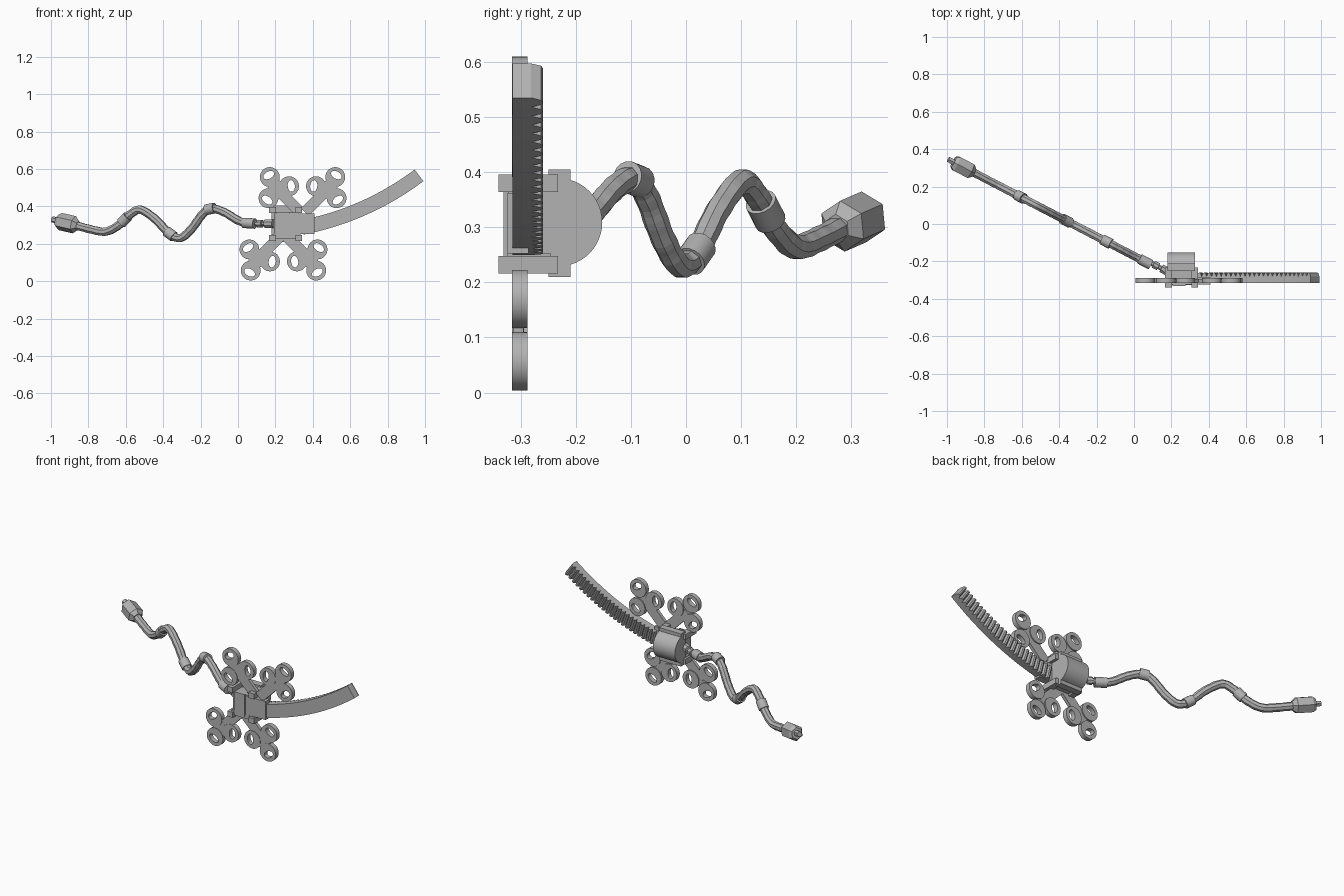
import bpy, bmesh, math
from mathutils import Vector

if "Cube" in bpy.data.objects:
    bpy.data.objects.remove(bpy.data.objects["Cube"])

grey = bpy.data.materials.new("grey")
grey.diffuse_color = (0.45, 0.45, 0.45, 1)
grey.use_nodes = True
grey.node_tree.nodes["Principled BSDF"].inputs["Base Color"].default_value = grey.diffuse_color


def finish(name, bm, smooth=False):
    bmesh.ops.recalc_face_normals(bm, faces=bm.faces)
    me = bpy.data.meshes.new(name)
    bm.to_mesh(me)
    bm.free()
    ob = bpy.data.objects.new(name, me)
    bpy.context.collection.objects.link(ob)
    me.materials.append(grey)
    if smooth:
        bpy.ops.object.select_all(action='DESELECT')
        ob.select_set(True)
        bpy.context.view_layer.objects.active = ob
        bpy.ops.object.shade_smooth_by_angle(angle=math.radians(35))
    return ob


def box(name, x, y, z):
    bm = bmesh.new()
    bmesh.ops.create_cube(bm, size=1)
    for v in bm.verts:
        v.co = [r[0] + (c + 0.5) * (r[1] - r[0]) for c, r in zip(v.co, (x, y, z))]
    return finish(name, bm)


def prism(name, outline, axis, lo, hi, smooth=False):
    """Extrude a 2D outline along x (outline = y,z) or y (outline = x,z)."""
    bm = bmesh.new()
    ends = []
    for d in (lo, hi):
        pts = [(d, a, b) if axis == 'x' else (a, d, b) for a, b in outline]
        ends.append([bm.verts.new(p) for p in pts])
        bm.faces.new(ends[-1])
    n = len(outline)
    for i in range(n):
        j = (i + 1) % n
        bm.faces.new((ends[0][i], ends[0][j], ends[1][j], ends[1][i]))
    return finish(name, bm, smooth)


def tube(name, pts, radii, sides, smooth=False):
    """Sweep a ring along points, with one radius per point."""
    bm = bmesh.new()
    side_dir = Vector((0.52, 1, 0)).normalized()
    rings = []
    for i, (p, r) in enumerate(zip(pts, radii)):
        t = (pts[min(i + 1, len(pts) - 1)] - pts[max(i - 1, 0)]).normalized()
        u = (side_dir - t * side_dir.dot(t)).normalized()
        w = t.cross(u)
        angs = [2 * math.pi * (k + 0.5) / sides for k in range(sides)]
        rings.append([bm.verts.new(p + r * (u * math.cos(a) + w * math.sin(a))) for a in angs])
    for a, b in zip(rings, rings[1:]):
        for k in range(sides):
            m = (k + 1) % sides
            bm.faces.new((a[k], a[m], b[m], b[k]))
    bm.faces.new(rings[0])
    bm.faces.new(rings[-1])
    return finish(name, bm, smooth)


# Clover plates: three pierced lobes on a hub, with an arm to the middle
def lobe(name, cx, cz, ang, r=0.053, n=28):
    bm = bmesh.new()
    ux, uz = math.cos(ang), math.sin(ang)
    loops = []
    for y in (-0.316, -0.288):
        for off, a, b in ((0, r, r), (0.012, 0.019, 0.031)):
            ring = []
            for k in range(n):
                t = 2 * math.pi * k / n
                p, q = off + a * math.cos(t), b * math.sin(t)
                ring.append(bm.verts.new((cx + p * ux - q * uz, y, cz + p * uz + q * ux)))
            loops.append(ring)
    of, hf, ob, hb = loops
    for a, b in ((of, hf), (hf, hb), (hb, ob), (ob, of)):
        for k in range(n):
            m = (k + 1) % n
            bm.faces.new((a[k], a[m], b[m], b[k]))
    finish(name, bm, True)


LOBES = ((0.175, 0.25), (0.182, 0.137), (0.072, 0.201))   # offsets of the upper right clover
for label, ox, sx, sz in (("upper_right", 0.345, 1, 1), ("upper_left", 0.345, -1, 1),
                          ("lower_right", 0.243, 1, -1), ("lower_left", 0.243, -1, -1)):
    hx, hz = ox + sx * 0.143, 0.307 + sz * 0.193
    for i, (dx, dz) in enumerate(LOBES):
        lx, lz = ox + sx * dx, 0.307 + sz * dz
        lobe(f"{label}_lobe_{i}", lx, lz, math.atan2(lz - hz, lx - hx))
    hub = [(hx + 0.043 * math.cos(math.pi * k / 12), hz + 0.043 * math.sin(math.pi * k / 12))
           for k in range(24)]
    prism(f"{label}_hub", hub, 'y', -0.314, -0.295, True)
    w, l = 0.021, 0.13
    prism(f"{label}_arm", [(hx + sx * w, hz - sz * w), (hx - sx * w, hz + sz * w),
                           (hx - sx * (l + w), hz - sz * (l - w)),
                           (hx - sx * (l - w), hz - sz * (l + w))], 'y', -0.313, -0.294)

# Curved rack with saw teeth on its back
R, CX, CZ, W = 1.52, 0.053, 1.78, 0.039
A0, A1, TEETH = math.radians(11), math.radians(37), 25
bm = bmesh.new()
prev = None
for i in range(TEETH * 4 + 1):
    a = A0 + (A1 - A0) * i / (TEETH * 4)
    back = (-0.281, -0.263, -0.26, -0.263)[i % 4]
    ring = []
    for r, y in ((R - W, -0.315), (R + W, -0.315), (R + W, back), (R - W, back)):
        ring.append(bm.verts.new((CX + r * math.sin(a), y, CZ - r * math.cos(a))))
    if prev:
        for k in range(4):
            m = (k + 1) % 4
            bm.faces.new((prev[k], prev[m], ring[m], ring[k]))
    else:
        bm.faces.new(ring)
    prev = ring
bm.faces.new(prev)
finish("toothed_rack", bm)

# Central housing
box("rack_clamp_plate", (0.20, 0.41), (-0.324, -0.286), (0.252, 0.362))
box("housing_core", (0.192, 0.325), (-0.322, -0.245), (0.245, 0.367))
box("housing_lower_sill", (0.18, 0.335), (-0.325, -0.245), (0.226, 0.252))
box("housing_back_plate", (0.18, 0.325), (-0.25, -0.21), (0.21, 0.405))
box("front_key", (0.205, 0.275), (-0.331, -0.32), (0.24, 0.37))
half = [(-0.232 + 0.08 * math.cos(t), 0.309 + 0.08 * math.sin(t))
        for t in (math.radians(-74 + 148 * k / 20) for k in range(21))]
prism("rounded_motor_drum", half, 'x', 0.18, 0.325, True)
for side, x in (("left", 0.185), ("right", 0.325)):
    for row, z in (("lower", 0.232), ("upper", 0.38)):
        box(f"{side}_{row}_post", (x - 0.018, x + 0.018), (-0.34, -0.232), (z - 0.016, z + 0.016))


# Wavy hose in one vertical plane
def plane_point(x, z):
    return Vector((x, -0.171 - 0.52 * x, z))


KEYS = [(0.10, 0.308), (0.05, 0.31), (0.0, 0.325), (-0.07, 0.367), (-0.14, 0.388), (-0.19, 0.358),
        (-0.25, 0.278), (-0.31, 0.231), (-0.37, 0.258), (-0.44, 0.33), (-0.52, 0.382),
        (-0.575, 0.358), (-0.64, 0.298), (-0.71, 0.265), (-0.79, 0.278), (-0.88, 0.302), (-0.92, 0.31)]
path = []
STEPS = 8
for i in range(1, len(KEYS) - 2):
    p0, p1, p2, p3 = (plane_point(*KEYS[j]) for j in range(i - 1, i + 3))
    for s in range(STEPS):
        t = s / STEPS
        path.append(0.5 * (2 * p1 + (p2 - p0) * t + (2 * p0 - 5 * p1 + 4 * p2 - p3) * t * t
                           + (3 * p1 - p0 - 3 * p2 + p3) * t ** 3))
ribs = [0.0235 if i % 4 < 2 else 0.0225 for i in range(len(path))]
tube("ribbed_hose", path, ribs, 8)

# Collars along the hose, and the hose start
for i, x in enumerate((-0.15, -0.365, -0.605)):
    k = min(range(len(path)), key=lambda j: abs(path[j].x - x))
    d = (path[k + 1] - path[k - 1]).normalized() * 0.026
    tube(f"hose_collar_{i}", [path[k] - d, path[k] + d], [0.029, 0.029], 16, True)
tube("hose_start_collar", [plane_point(0.03, 0.312), plane_point(0.09, 0.308)], [0.028, 0.028], 16, True)

# Jointed link between hose and housing
links = [(0.085, 0.015), (0.105, 0.015), (0.106, 0.022), (0.13, 0.022), (0.131, 0.014),
         (0.145, 0.014), (0.146, 0.024), (0.19, 0.024)]
tube("hose_joint", [plane_point(x, 0.308) + Vector((0, 0.01, 0)) for x, r in links],
     [r for x, r in links], 8)

# Hexagonal end fitting with its small tip
ends = [(-0.855, 0.298, 0.026), (-0.875, 0.302, 0.047), (-0.95, 0.319, 0.047), (-0.966, 0.323, 0.034)]
tube("hex_end_fitting", [plane_point(x, z) for x, z, r in ends], [r for x, z, r in ends], 6)
tube("end_tip", [plane_point(-0.955, 0.322), plane_point(-0.993, 0.331)], [0.019, 0.016], 6)
